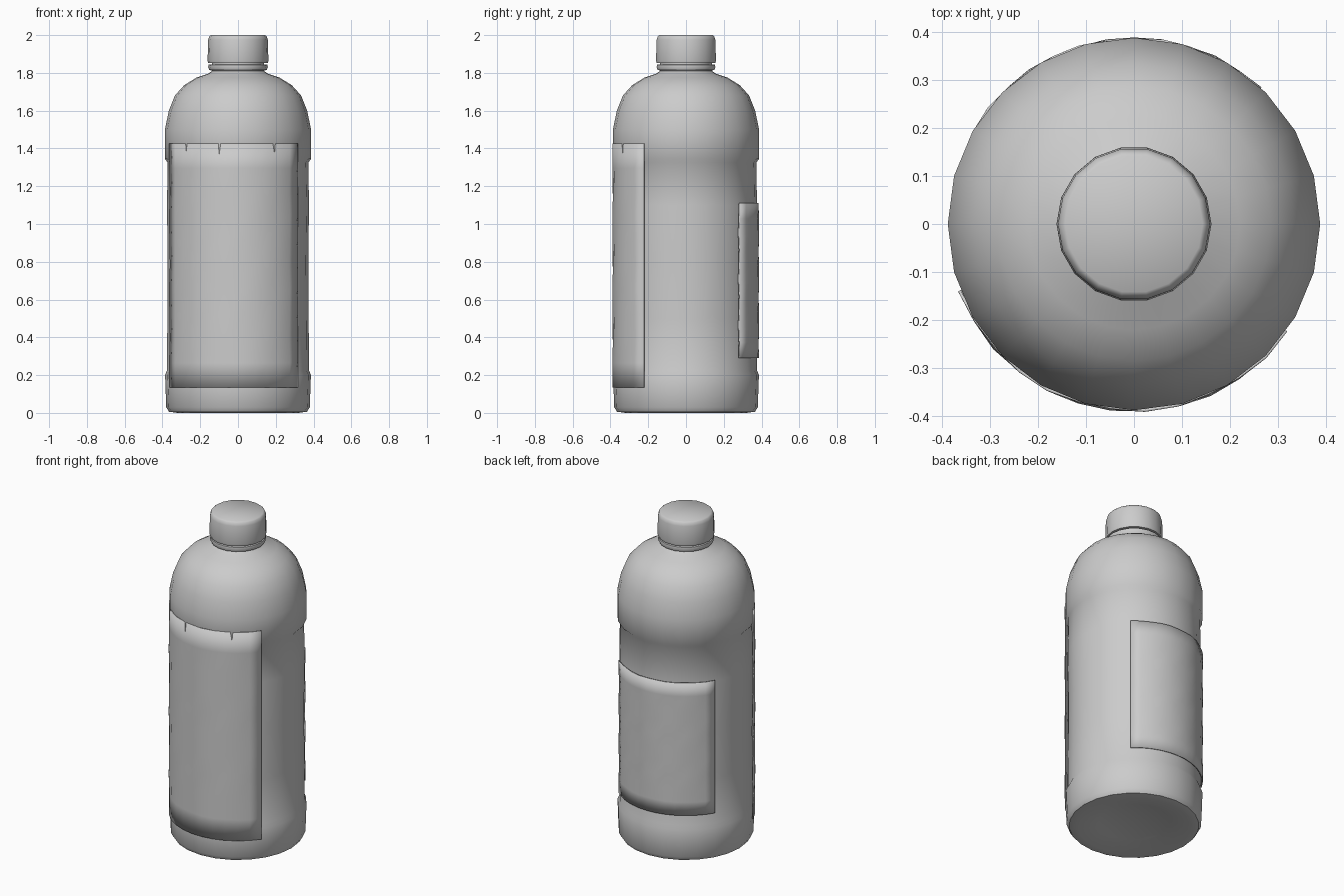
import bpy, bmesh, math

if "Cube" in bpy.data.objects:
    bpy.data.objects.remove(bpy.data.objects["Cube"])

grey = bpy.data.materials.new("plain_grey")
grey.diffuse_color = (0.6, 0.6, 0.6, 1)
grey.use_nodes = True
grey.node_tree.nodes["Principled BSDF"].inputs["Base Color"].default_value = grey.diffuse_color


def finish(bm, name, angle):
    bmesh.ops.recalc_face_normals(bm, faces=bm.faces)
    mesh = bpy.data.meshes.new(name)
    bm.to_mesh(mesh)
    bm.free()
    mesh.materials.append(grey)
    ob = bpy.data.objects.new(name, mesh)
    bpy.context.collection.objects.link(ob)
    bpy.ops.object.select_all(action='DESELECT')
    ob.select_set(True)
    bpy.context.view_layer.objects.active = ob
    bpy.ops.object.shade_smooth_by_angle(angle=math.radians(angle))
    return ob


def lathe(name, profile, sides, angle=40):
    """Spin (radius, height) points; radius 0 closes to a pole."""
    bm = bmesh.new()
    rings = []
    for r, z in profile:
        if r == 0:
            rings.append([bm.verts.new((0, 0, z))] * sides)
        else:
            rings.append([bm.verts.new((r * math.cos(2 * math.pi * i / sides),
                                        r * math.sin(2 * math.pi * i / sides), z))
                          for i in range(sides)])
    for a, b in zip(rings, rings[1:]):
        for i in range(sides):
            j = (i + 1) % sides
            bm.faces.new(list(dict.fromkeys((a[i], a[j], b[j], b[i]))))
    return finish(bm, name, angle)


def label(name, start, end, z0, z1, r=0.386, thick=0.006, cols=12, rows=10):
    """Slightly rippled sheet wrapped round the body."""
    bm = bmesh.new()
    grid = []
    for k in range(rows + 1):
        z = z0 + (z1 - z0) * k / rows
        row = []
        for i in range(cols + 1):
            a = math.radians(start + (end - start) * i / cols)
            rr = r + 0.003 * math.sin(2.1 * k) * math.cos(1.7 * i)
            row.append(bm.verts.new((rr * math.cos(a), rr * math.sin(a), z)))
        grid.append(row)
    for k in range(rows):
        for i in range(cols):
            bm.faces.new((grid[k][i], grid[k][i + 1], grid[k + 1][i + 1], grid[k + 1][i]))
    ob = finish(bm, name, 40)
    mod = ob.modifiers.new("thickness", 'SOLIDIFY')
    mod.thickness = thick
    mod.offset = -1
    return ob


# bottle: hollowed base, foot band, recessed label panel, domed shoulder, neck
lathe("bottle_body", [
    (0, 0.04), (0.2, 0.03), (0.32, 0.0), (0.365, 0.006), (0.38, 0.03),
    (0.386, 0.2), (0.376, 0.225), (0.374, 0.5), (0.372, 0.8), (0.376, 1.1),
    (0.372, 1.325), (0.387, 1.345), (0.387, 1.5), (0.366, 1.6), (0.334, 1.68),
    (0.285, 1.735), (0.22, 1.775), (0.16, 1.795), (0.138, 1.81),
    (0.138, 1.88), (0, 1.88)], 24)

# neck: tamper ring and screw cap
lathe("neck_ring", [(0.13, 1.812), (0.152, 1.815), (0.158, 1.83),
                    (0.156, 1.843), (0.13, 1.846)], 18)
lathe("screw_cap", [(0, 1.852), (0.158, 1.852), (0.161, 1.865), (0.158, 1.975),
                    (0.152, 1.993), (0.143, 2.0), (0, 2.0)], 18)

# wrapped labels
label("front_label", -159, -35, 0.135, 1.425, r=0.389)
label("back_label", 47, 150, 0.29, 1.11)
